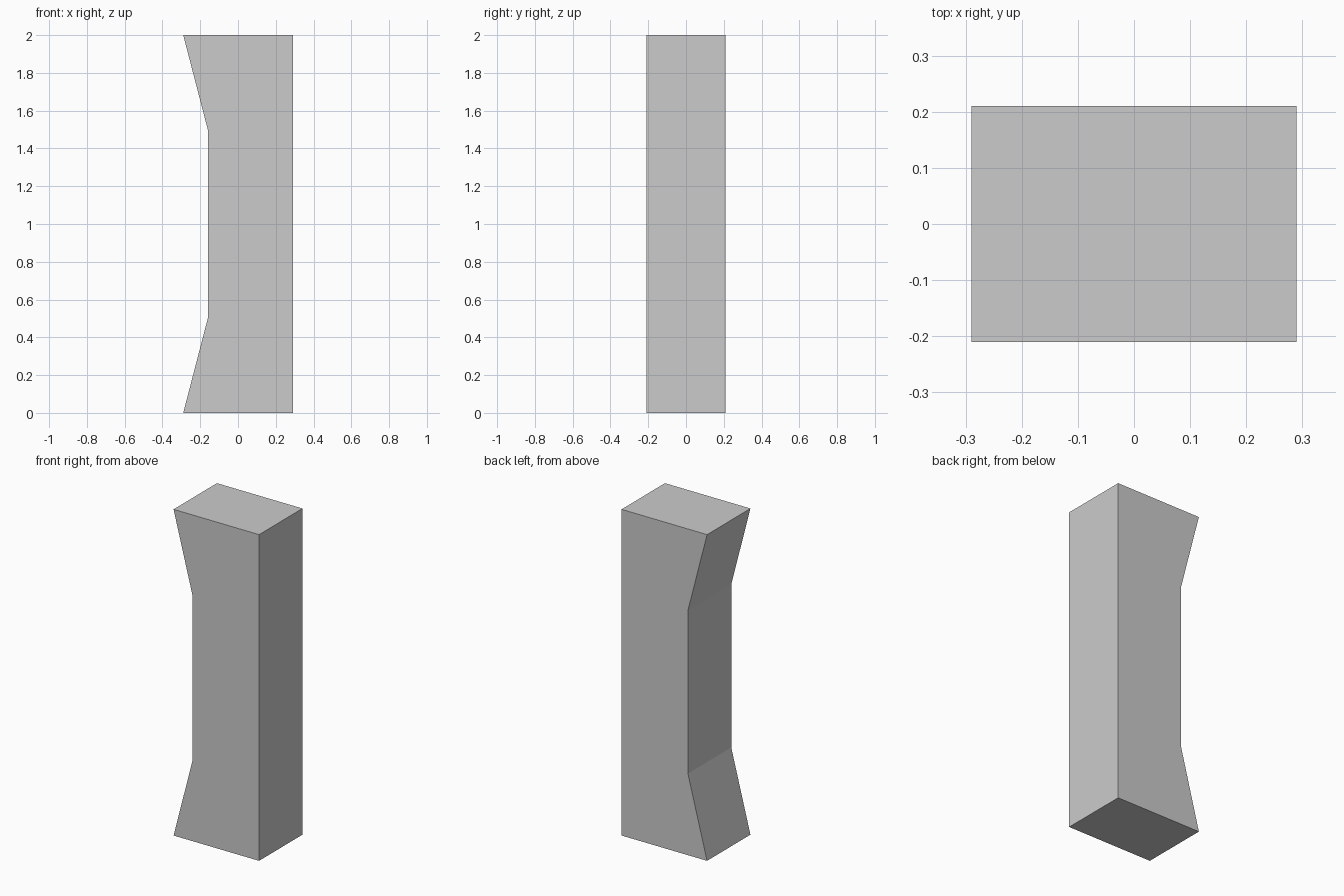
import bpy, bmesh

if "Cube" in bpy.data.objects:
    bpy.data.objects.remove(bpy.data.objects["Cube"])

HALF_WIDTH, HALF_DEPTH, HEIGHT = 0.29, 0.21, 2.0
WAIST_X, FLARE = -0.16, 0.5

# Side profile in x, z: straight on the right, recessed waist on the left
profile = [
    (-HALF_WIDTH, 0), (HALF_WIDTH, 0),
    (HALF_WIDTH, HEIGHT), (-HALF_WIDTH, HEIGHT),
    (WAIST_X, HEIGHT - FLARE), (WAIST_X, FLARE),
]

# Pillar: profile extruded from front to back
bm = bmesh.new()
face = bm.faces.new([bm.verts.new((x, -HALF_DEPTH, z)) for x, z in profile])
ext = bmesh.ops.extrude_face_region(bm, geom=[face], use_keep_orig=True)
back = [v for v in ext["geom"] if isinstance(v, bmesh.types.BMVert)]
bmesh.ops.translate(bm, verts=back, vec=(0, 2 * HALF_DEPTH, 0))
bmesh.ops.recalc_face_normals(bm, faces=bm.faces)

mesh = bpy.data.meshes.new("pillar")
bm.to_mesh(mesh)
bm.free()
bpy.context.collection.objects.link(bpy.data.objects.new("pillar", mesh))
